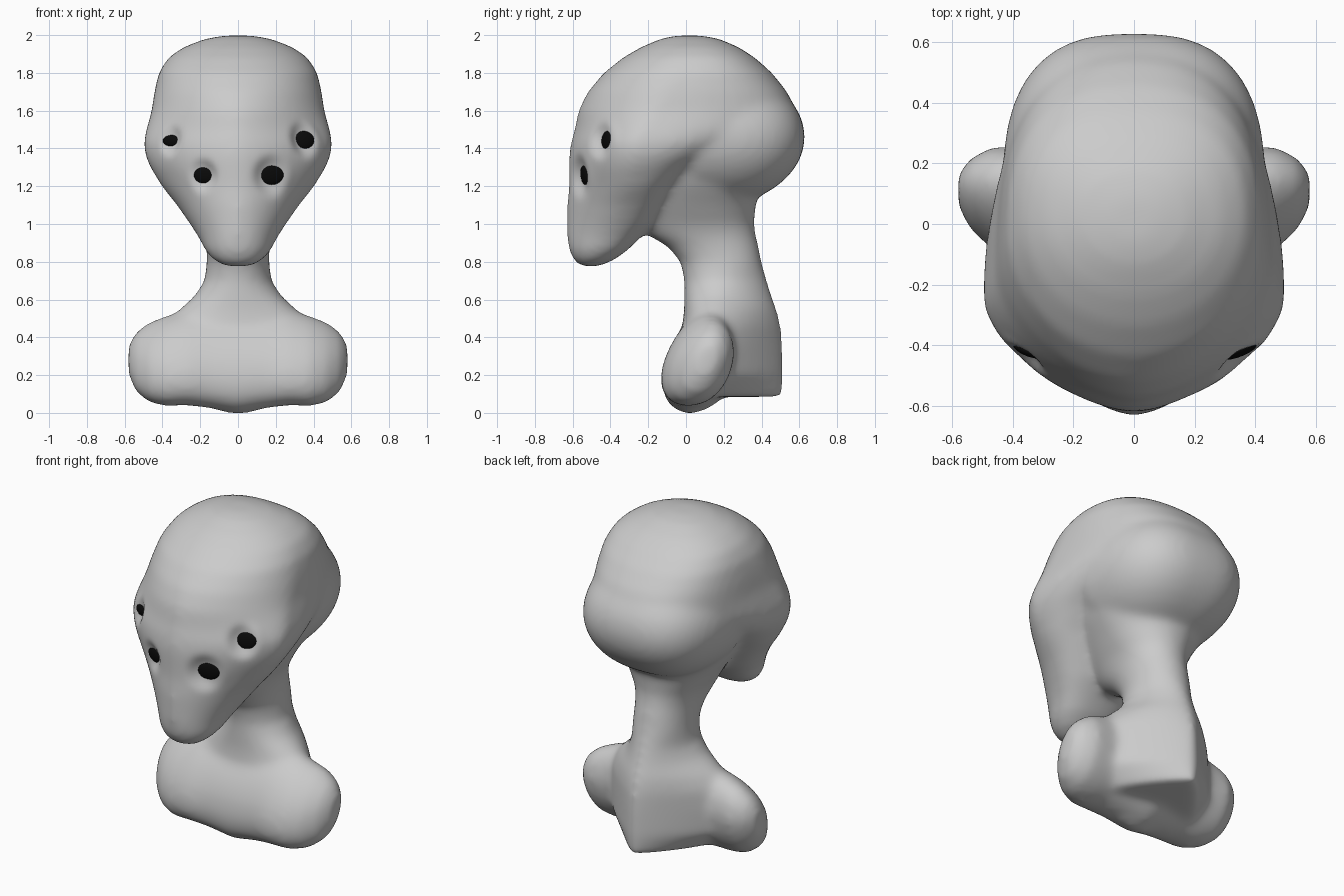
import bpy, bmesh
from math import sin, cos, pi, exp
from mathutils import Vector, Matrix

if "Cube" in bpy.data.objects:
    bpy.data.objects.remove(bpy.data.objects["Cube"])


def material(name, value):
    m = bpy.data.materials.new(name)
    m.use_nodes = True
    m.diffuse_color = (value, value, value, 1)
    bsdf = m.node_tree.nodes["Principled BSDF"]
    bsdf.inputs["Base Color"].default_value = m.diffuse_color
    return m


skin = material("grey skin", 0.6)
black = material("black eye", 0.003)
bm = bmesh.new()


def spow(v, p):
    return abs(v) ** p * (1 if v > 0 else -1)


def loft(rows, place, front_power, back_power, n=48):
    """Rings of (position, half width, front, widest, back), skinned and capped."""
    rings = []
    for pos, half, front, mid, back in rows:
        ring = []
        for i in range(n):
            a = 2 * pi * i / n
            rear = sin(a) > 0
            p = back_power(pos) if rear else front_power(pos)
            v = mid + spow(sin(a), p) * ((back - mid) if rear else (mid - front))
            ring.append(bm.verts.new(place(pos, half * spow(cos(a), p), v)))
        rings.append(ring)
    for r, q in zip(rings, rings[1:]):
        for i in range(n):
            j = (i + 1) % n
            bm.faces.new((r[i], r[j], q[j], q[i]))
    bm.faces.new(rings[0][::-1])
    bm.faces.new(rings[-1])


def upright(z, x, y):
    return (x, y, z)


def ramp(v, low, high):
    return max(0, min(1, (v - low) / (high - low)))


def ball(centre, radii):
    m = Matrix.Translation(centre) @ Matrix.Diagonal((*radii, 1))
    bmesh.ops.create_uvsphere(bm, u_segments=40, v_segments=24, radius=1, matrix=m)


# Face and forehead: wedge-shaped at eye level, squarer at the back
loft([(0.775, 0.07, -0.56, -0.52, -0.46), (0.81, 0.13, -0.595, -0.48, -0.38),
      (0.86, 0.175, -0.62, -0.44, -0.31), (0.93, 0.21, -0.63, -0.38, -0.24),
      (1.0, 0.255, -0.63, -0.34, -0.17), (1.1, 0.325, -0.63, -0.30, -0.10),
      (1.2, 0.405, -0.62, -0.28, -0.03), (1.3, 0.465, -0.62, -0.27, 0.1),
      (1.36, 0.49, -0.62, -0.26, 0.22), (1.43, 0.5, -0.61, -0.25, 0.38),
      (1.5, 0.485, -0.59, -0.22, 0.54), (1.6, 0.457, -0.57, -0.15, 0.585),
      (1.7, 0.443, -0.52, -0.08, 0.535), (1.8, 0.42, -0.435, -0.02, 0.455),
      (1.88, 0.37, -0.335, 0.02, 0.365), (1.935, 0.29, -0.24, 0.02, 0.28),
      (1.978, 0.18, -0.14, 0.02, 0.18), (1.997, 0.08, -0.06, 0.02, 0.09)], upright,
     lambda z: 0.95 + 0.3 * ramp(z, 0.8, 1.2) - 0.25 * ramp(z, 1.5, 1.8),
     lambda z: 0.82)
# Cranium, broad and squarish behind
arcs = [pi * (k / 20 - 0.5) for k in range(1, 20)]
loft([(1.46 + 0.375 * sin(t), 0.435 * cos(t), 0.1 - 0.25 * cos(t), 0.1, 0.1 + 0.53 * cos(t))
      for t in arcs], upright, lambda z: 1, lambda z: 0.75)
# Neck, flaring into the skull above and into a wedge-backed torso below
loft([(0.085, 0.3, -0.02, 0.1, 0.515), (0.2, 0.43, -0.03, 0.1, 0.52),
      (0.35, 0.43, -0.03, 0.11, 0.515), (0.46, 0.39, -0.02, 0.13, 0.505),
      (0.54, 0.32, -0.01, 0.15, 0.485), (0.62, 0.23, -0.01, 0.17, 0.455),
      (0.7, 0.178, -0.01, 0.19, 0.43), (0.8, 0.165, -0.03, 0.2, 0.40),
      (0.88, 0.168, -0.1, 0.17, 0.385), (0.94, 0.178, -0.2, 0.14, 0.37),
      (1.0, 0.2, -0.26, 0.12, 0.36), (1.1, 0.26, -0.3, 0.1, 0.37),
      (1.2, 0.325, -0.3, 0.1, 0.38), (1.3, 0.375, -0.3, 0.1, 0.38),
      (1.42, 0.39, -0.3, 0.1, 0.38)], upright,
     lambda z: 1, lambda z: 1 + 0.65 * ramp(z, 0.8, 0.4))
# Chest and shoulders, one half mirrored onto the other
half = [(0.0, 0.20, 0.0, 0.27, 0.58, -0.11), (0.15, 0.19, 0.025, 0.27, 0.58, -0.11),
        (0.27, 0.185, 0.04, 0.25, 0.55, -0.12), (0.38, 0.18, 0.035, 0.25, 0.515, -0.11),
        (0.47, 0.16, 0.055, 0.26, 0.48, -0.07), (0.54, 0.11, 0.11, 0.28, 0.43, -0.01),
        (0.58, 0.05, 0.2, 0.29, 0.36, 0.06)]
rows = [(-r[0], *r[1:]) for r in half[:0:-1]] + half
depth = {r[0]: r[5] + r[1] for r in rows}
loft([r[:5] for r in rows],
     lambda x, y, z: (x, depth[x] + y + 0.25 * (z - 0.27), z),
     lambda x: 0.9, lambda x: 1.1)
# Breastbone point at the base
ball((0, 0.02, 0.1), (0.2, 0.1, 0.105))

# Fuse every part into one smooth skin
bmesh.ops.recalc_face_normals(bm, faces=bm.faces)
mesh = bpy.data.meshes.new("bust")
bm.to_mesh(mesh)
bm.free()
body = bpy.data.objects.new("bust", mesh)
bpy.context.collection.objects.link(body)
fuse = body.modifiers.new("fuse", 'REMESH')
fuse.mode = 'VOXEL'
fuse.voxel_size = 0.018
soft = body.modifiers.new("soften", 'SMOOTH')
soft.factor = 0.5
soft.iterations = 22
dg = bpy.context.evaluated_depsgraph_get()
body.data = bpy.data.meshes.new_from_object(body.evaluated_get(dg))
body.modifiers.clear()
body.data.materials.clear()
body.data.materials.append(skin)

# Eyes: (name, x, z, half width, half height)
eyes = [("upper_left_eye", 0.357, 1.447, 0.06, 0.048), ("upper_right_eye", -0.362, 1.442, 0.05, 0.03),
        ("lower_left_eye", 0.183, 1.255, 0.067, 0.052), ("lower_right_eye", -0.188, 1.255, 0.054, 0.044)]
sockets = []
for name, x, z, w, h in eyes:
    ok, loc, nor, i = body.ray_cast(Vector((x, -2, z)), Vector((0, 1, 0)))
    nor = (nor + Vector((0, -0.9, -0.1))).normalized()
    sockets.append((name, loc - nor * 0.028, nor, w, h))

# Flatten a sunken socket around each eye
for name, loc, nor, w, h in sockets:
    for v in body.data.vertices:
        t = (v.co - loc).length / (w * 1.45)
        if t < 2:
            v.co -= nor * (v.co - loc).dot(nor) * exp(-t ** 4)

for name, loc, nor, w, h in sockets:
    bm = bmesh.new()
    bmesh.ops.create_uvsphere(bm, u_segments=32, v_segments=16, radius=1)
    side = Vector((0, 0, 1)).cross(nor).normalized()
    turn = Matrix((side, nor.cross(side), nor)).transposed().to_4x4()
    bm.transform(Matrix.Translation(loc) @ turn @ Matrix.Diagonal((w, h, 0.016, 1)))
    me = bpy.data.meshes.new(name)
    bm.to_mesh(me)
    bm.free()
    me.materials.append(black)
    me.shade_smooth()
    bpy.context.collection.objects.link(bpy.data.objects.new(name, me))
body.data.shade_smooth()

# Stand the bust on the ground
low = min(v.co.z for v in body.data.vertices)
for ob in [body] + [bpy.data.objects[e[0]] for e in eyes]:
    ob.data.transform(Matrix.Translation((0, 0, -low)))
